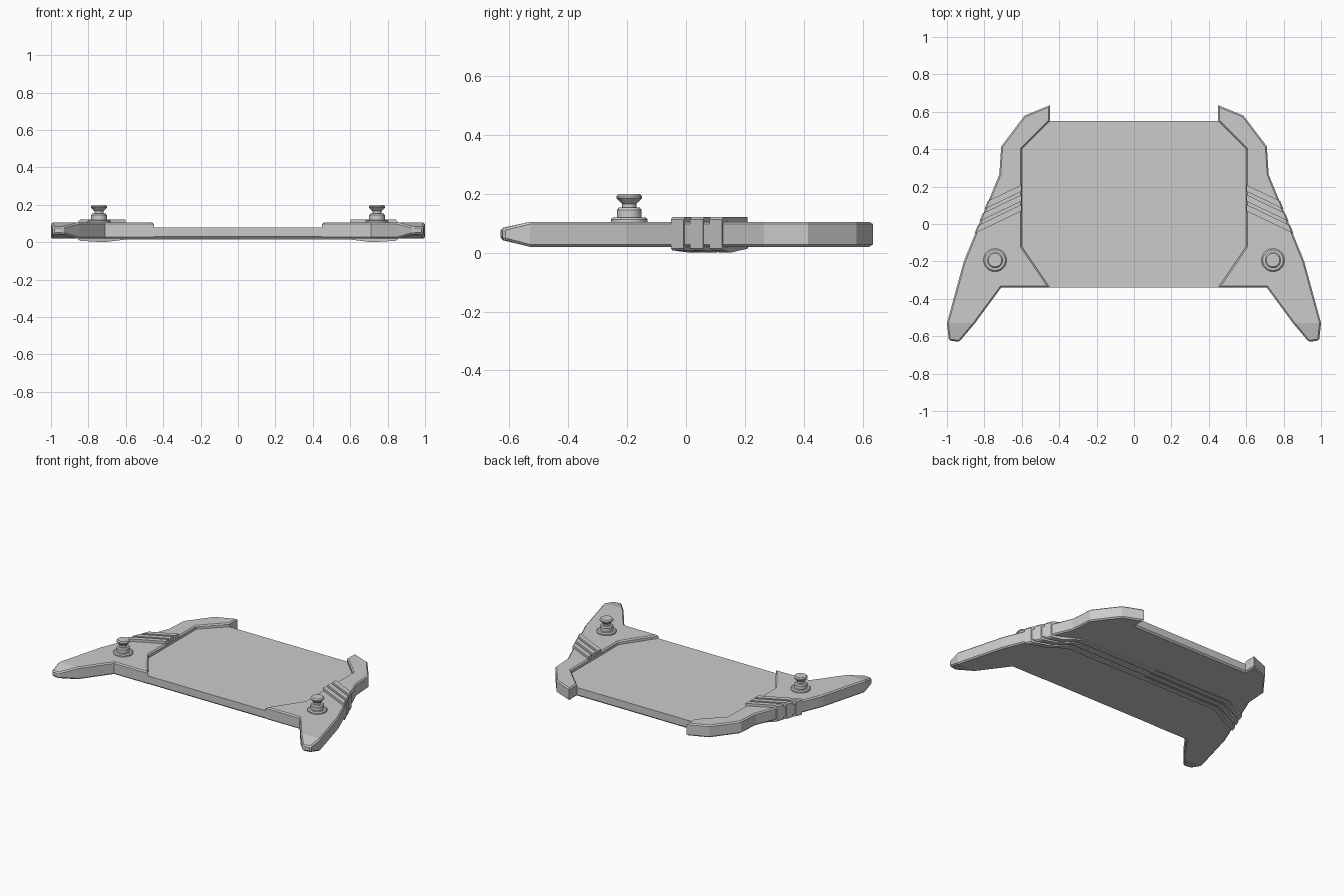
import bpy, bmesh, math

if "Cube" in bpy.data.objects:
    bpy.data.objects.remove(bpy.data.objects["Cube"])


def finish(bm, name, mirror=True):
    bmesh.ops.recalc_face_normals(bm, faces=bm.faces[:])
    me = bpy.data.meshes.new(name)
    bm.to_mesh(me)
    bm.free()
    ob = bpy.data.objects.new(name, me)
    bpy.context.collection.objects.link(ob)
    if mirror:
        m = ob.modifiers.new("mirror", 'MIRROR')
        m.use_clip = True
    return ob


def loft(bm, a, b):
    """Closed solid between two matching point loops."""
    va = [bm.verts.new(p) for p in a]
    vb = [bm.verts.new(p) for p in b]
    n = len(a)
    bm.faces.new(va)
    bm.faces.new(vb[::-1])
    for i in range(n):
        j = (i + 1) % n
        bm.faces.new((va[i], vb[i], vb[j], va[j]))


def chamfer(bm, test, width):
    bm.normal_update()
    edges = [e for e in bm.edges if len(e.link_faces) == 2
             and abs(e.verts[0].co.z - e.verts[1].co.z) < 0.05
             and e.calc_face_angle(0) > 0.7
             and test((e.verts[0].co + e.verts[1].co) / 2)]
    bmesh.ops.bevel(bm, geom=edges, offset=width, segments=1,
                    affect='EDGES', profile=0.5)


# tablet: octagonal slab
half = [(0.45, 0.55), (0.6, 0.4), (0.6, -0.12), (0.45, -0.34)]
ring = half + [(-x, y) for x, y in half[::-1]]
bm = bmesh.new()
loft(bm, [(x, y, 0.02) for x, y in ring], [(x, y, 0.08) for x, y in ring])
bmesh.ops.recalc_face_normals(bm, faces=bm.faces[:])
chamfer(bm, lambda c: c.z < 0.03 and (c.y < -0.33 or c.y > 0.54), 0.01)
finish(bm, "tablet", False)

# grips: wrap the tablet sides, with tapered handle tips
outer = [(0.45, 0.635), (0.585, 0.58), (0.71, 0.415), (0.72, 0.265),
         (0.91, -0.2), (1.0, -0.53), (0.99, -0.622), (0.935, -0.631),
         (0.85, -0.53), (0.71, -0.34)]
outline = outer + half[::-1]
bm = bmesh.new()
loft(bm, [(x, y, 0.02) for x, y in outline], [(x, y, 0.105) for x, y in outline])
bmesh.ops.recalc_face_normals(bm, faces=bm.faces[:])
bmesh.ops.bisect_plane(bm, geom=bm.verts[:] + bm.edges[:] + bm.faces[:], dist=1e-4,
                       plane_co=(0, -0.53, 0), plane_no=(0, 1, 0))
for v in bm.verts:
    if v.co.y < -0.55:
        v.co.z += -0.022 if v.co.z > 0.06 else 0.024


def grip_edge(c):
    inner = c.x < 0.61 and -0.335 < c.y < 0.54
    return c.z > 0.06 or not inner


chamfer(bm, grip_edge, 0.008)
finish(bm, "grips")

# ribs: three bands around each grip, joined across the back
SLOPE = 0.48


def rib_loop(y0):
    d = (0.12 + (0.265 - y0) / 2.45) / (1 - SLOPE / 2.45)
    o = 0.6 + d + 0.005
    prof = [(0, 0.014), (0, 0.03), (0.602, 0.03), (0.602, 0.122),
            (o - 0.01, 0.122), (o, 0.112), (o, 0.014), (o - 0.01, 0.008),
            (0.72, 0.0), (0.602, 0.014)]
    return [(x, y0 - SLOPE * max(0, x - 0.6), z) for x, z in prof]


for i in range(3):
    bm = bmesh.new()
    y = 0.21 - 0.0525 * i
    loft(bm, rib_loop(y), rib_loop(y - 0.035))
    # open the centre cap so the mirrored halves join
    cap = [f for f in bm.faces if all(abs(v.co.x) < 1e-5 for v in f.verts)]
    bmesh.ops.delete(bm, geom=cap, context='FACES_ONLY')
    finish(bm, f"rib_{i + 1}")

# thumbsticks: lathed profile
prof = [(0.062, 0.1), (0.062, 0.113), (0.055, 0.12), (0.042, 0.12), (0.042, 0.145),
        (0.036, 0.153), (0.024, 0.153), (0.024, 0.166), (0.043, 0.185),
        (0.043, 0.192), (0.036, 0.199)]
N = 20
bm = bmesh.new()
rows = [[bm.verts.new((0.743 + r * math.cos(2 * math.pi * k / N),
                       -0.193 + r * math.sin(2 * math.pi * k / N), z))
         for k in range(N)] for r, z in prof]
for a, b in zip(rows, rows[1:]):
    for k in range(N):
        j = (k + 1) % N
        bm.faces.new((a[k], a[j], b[j], b[k]))
bm.faces.new(rows[0][::-1])
bm.faces.new(rows[-1])
sticks = finish(bm, "thumbsticks")
bpy.context.view_layer.objects.active = sticks
sticks.select_set(True)
bpy.ops.object.shade_smooth_by_angle(angle=math.radians(25))
